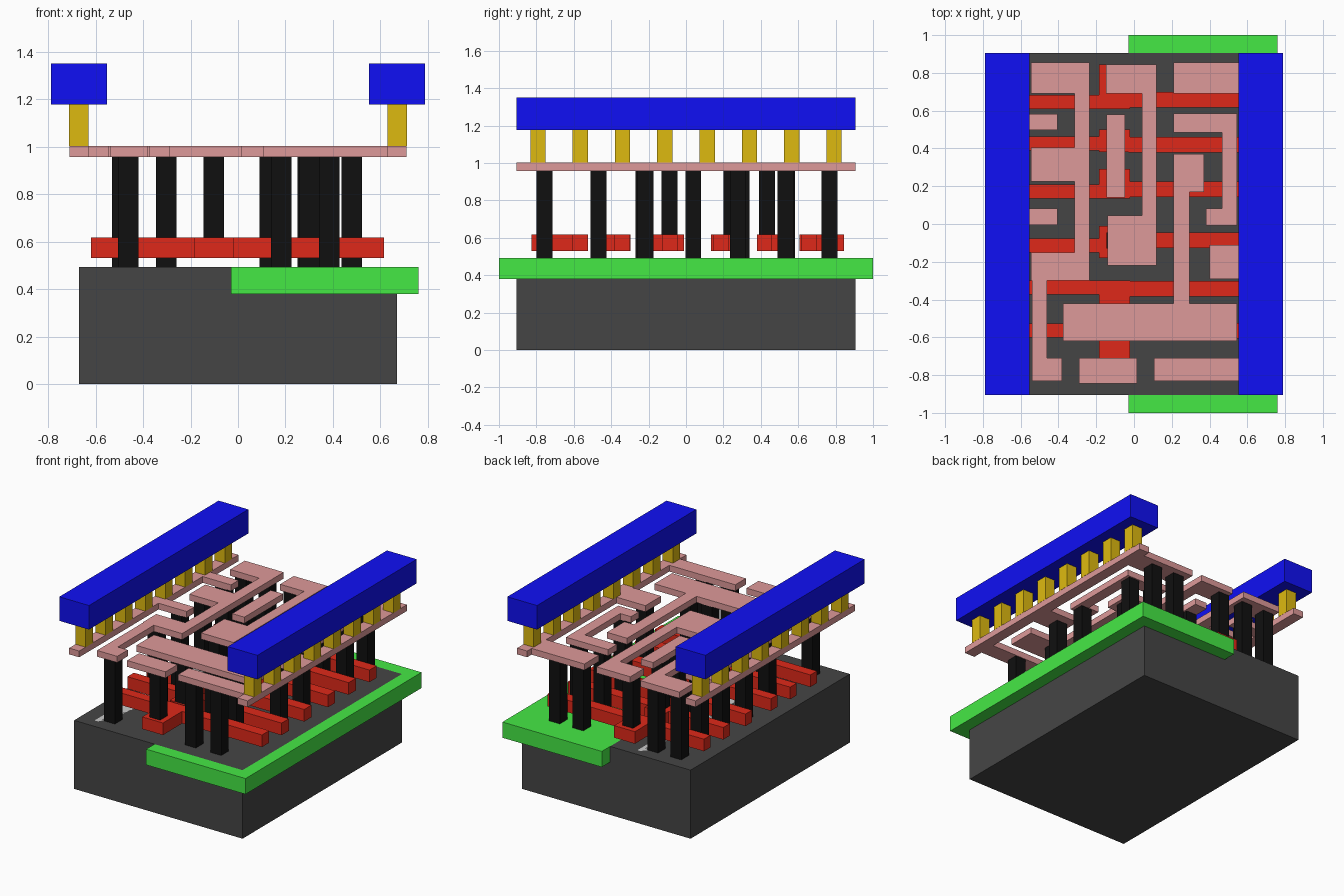
import bpy, bmesh


def material(name, rgb):
    m = bpy.data.materials.new(name)
    m.diffuse_color = (*rgb, 1)
    return m


DARK = material("dark", (0.06, 0.06, 0.06))
GREEN = material("green", (0.06, 0.81, 0.06))
RED = material("red", (0.74, 0.022, 0.01))
BLACK = material("black", (0.005, 0.005, 0.005))
PINK = material("pink", (0.73, 0.32, 0.32))
GOLD = material("gold", (0.73, 0.49, 0.005))
BLUE = material("blue", (0.005, 0.005, 0.91))


def slabs(name, rects, z0, z1, mat=None):
    """One object made of boxes, each given as (x0, x1, y0, y1)."""
    bm = bmesh.new()
    for x0, x1, y0, y1 in rects:
        v = bmesh.ops.create_cube(bm, size=1)["verts"]
        bmesh.ops.scale(bm, vec=(x1 - x0, y1 - y0, z1 - z0), verts=v)
        bmesh.ops.translate(bm, vec=((x0 + x1) / 2, (y0 + y1) / 2, (z0 + z1) / 2), verts=v)
    me = bpy.data.meshes.new(name)
    bm.to_mesh(me)
    bm.free()
    ob = bpy.data.objects.new(name, me)
    bpy.context.collection.objects.link(ob)
    if mat:
        me.materials.append(mat)


W = 0.085             # contact and strip width
GROUND = 0.493        # top of the base
POLY0, POLY1 = 0.53, 0.617
WIRE0, WIRE1 = 0.957, 1.002
RAIL0, RAIL1 = 1.177, 1.35

# Base block, well slab and flush diffusion strips
slabs("base_block", [(-0.67, 0.67, -0.905, 0.905)], 0, GROUND, DARK)
slabs("well_slab", [(-0.03, 0.76, -1, 1)], 0.38, GROUND, GREEN)
slabs("diffusion_strips", [(-0.56, -0.21, -0.83, 0.85),
                           (0.06, 0.55, -0.83, 0.85)], GROUND - 0.03, GROUND)

# Gates: left arm, right arm and the pad joining them
gates = [  # left arm y, right arm y, pad y range
    (0.645, 0.657, 0.61, 0.845),
    (0.425, 0.420, 0.38, 0.50),
    (0.172, 0.185, 0.135, 0.29),
    (-0.115, -0.085, -0.18, -0.01),
    (-0.335, -0.342, -0.51, -0.30),
    (-0.565, -0.565, -0.825, -0.525),
]
for i, (yl, yr, p0, p1) in enumerate(gates):
    slabs(f"gate_{i + 1}", [(-0.62, -0.02, yl - 0.037, yl + 0.037),
                            (-0.03, 0.615, yr - 0.041, yr + 0.041),
                            (-0.185, -0.02, p0, p1)], POLY0, POLY1, RED)

# Tall contact posts, given by their lower x and y corner
ground_posts = [
    (-0.53, 0.725), (-0.345, 0.725), (0.25, 0.725), (0.437, 0.725),
    (-0.53, 0.498), (0.25, 0.49), (0.437, 0.49),
    (-0.53, 0.255), (-0.345, 0.255), (0.26, 0.235),
    (-0.53, -0.004), (0.437, -0.004),
    (-0.53, -0.27), (-0.345, -0.27), (0.437, -0.26),
    (-0.345, -0.51), (0.09, -0.51), (0.26, -0.51),
    (-0.505, -0.80), (0.14, -0.80), (0.342, -0.80),
]
gate_posts = [0.725, 0.39, 0.20, -0.13, -0.51, -0.80]
slabs("ground_posts", [(x, x + W, y, y + W) for x, y in ground_posts], GROUND, WIRE0, BLACK)
slabs("gate_posts", [(-0.145, -0.06, y, y + W) for y in gate_posts], POLY1, WIRE0, BLACK)

# Local wiring layer
wires = {
    "left_edge_wire": [(-0.71, -0.63, -0.905, 0.905),
                       (-0.67, -0.405, 0.498, 0.583), (-0.67, -0.405, -0.004, 0.081)],
    "right_edge_wire": [(0.63, 0.71, -0.905, 0.905), (0.21, 0.67, 0.69, 0.855),
                        (0.40, 0.67, -0.29, -0.11), (0.105, 0.67, -0.83, -0.71)],
    "output_wire": [(-0.545, -0.235, 0.69, 0.855), (-0.315, -0.235, -0.30, 0.855),
                    (-0.545, -0.235, 0.225, 0.405), (-0.545, -0.235, -0.30, -0.15),
                    (-0.54, -0.46, -0.83, -0.15), (-0.54, -0.38, -0.83, -0.71)],
    "centre_wire": [(-0.148, 0.12, 0.69, 0.845), (0.042, 0.12, -0.22, 0.845),
                    (-0.14, 0.12, -0.22, 0.045)],
    "short_strip": [(-0.145, -0.048, 0.14, 0.58)],
    "hook_wire": [(0.21, 0.545, 0.485, 0.585), (0.465, 0.545, -0.008, 0.585),
                  (0.38, 0.545, -0.008, 0.083)],
    "cross_wire": [(0.21, 0.37, 0.17, 0.37), (0.21, 0.295, -0.50, 0.37),
                   (-0.375, 0.545, -0.62, -0.42)],
    "front_pad": [(-0.29, 0.015, -0.845, -0.71)],
}
for name, rects in wires.items():
    slabs(name, rects, WIRE0, WIRE1, PINK)

# Power rails on rows of studs, mirrored left and right
for side, s in (("left", -1), ("right", 1)):
    studs = [(s * 0.67 - 0.041, s * 0.67 + 0.041, y - 0.041, y + 0.041)
             for y in ((k - 3.5) * 0.2262 for k in range(8))]
    slabs(f"{side}_rail_studs", studs, WIRE1, RAIL0, GOLD)
    slabs(f"{side}_power_rail", [(s * 0.67 - 0.118, s * 0.67 + 0.118, -0.905, 0.905)],
          RAIL0, RAIL1, BLUE)
